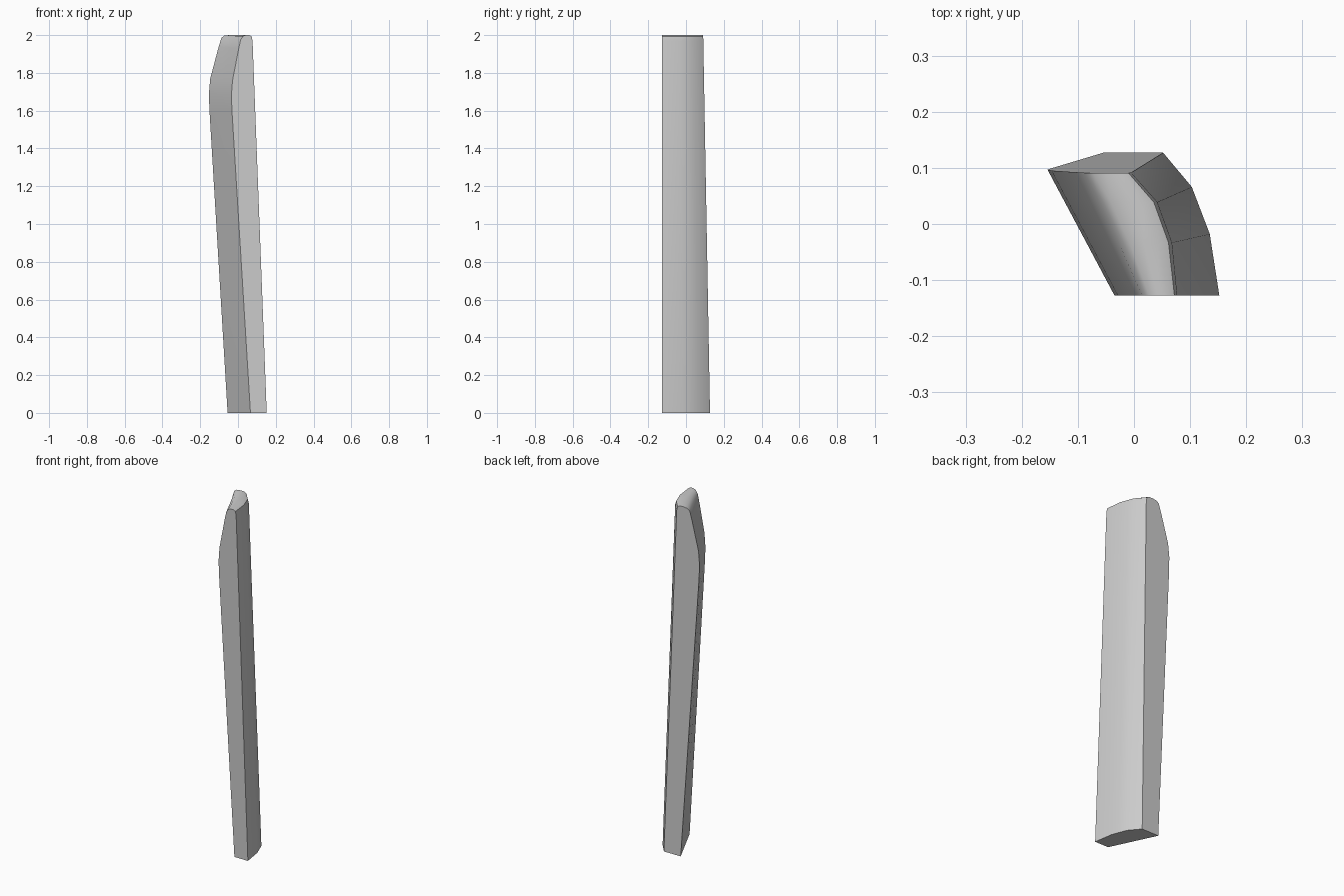
import bpy, bmesh, math

cube = bpy.data.objects.get("Cube")
if cube:
    bpy.data.objects.remove(cube, do_unlink=True)

grey = bpy.data.materials.new("plain_grey")
grey.use_nodes = True
colour = (0.6, 0.6, 0.6, 1)
grey.diffuse_color = colour
grey.node_tree.nodes["Principled BSDF"].inputs["Base Color"].default_value = colour

# Outlines: up the straight side, over the rounded tip, down the bowed side.
# Each row: front x, front z, back x, back z, share of the outward bow
outline = [
    (0.066, 0, -0.055, 0, 0),
    (-0.032, 1.60, -0.151, 1.60, 0),
    (-0.035, 1.68, -0.154, 1.69, 0),
    (-0.029, 1.76, -0.147, 1.77, 0),
    (0.004, 1.93, -0.103, 1.936, 0),
    (0.014, 1.975, -0.088, 1.985, 0.1),
    (0.027, 1.995, -0.073, 1.997, 0.3),
    (0.042, 2.0, -0.048, 2.0, 0.5),
    (0.060, 2.0, -0.025, 2.0, 0.8),
    (0.072, 1.993, -0.010, 1.992, 0.95),
    (0.077, 1.97, -0.005, 1.97, 1),
    (0.152, 0, 0.052, 0, 1),
]
# Depth fraction and outward bow of each cross-section
stations = [(0, 0), (0.43, 0.026), (0.76, 0.027), (1, 0)]
FRONT_Y, BACK_Y, BACK_LEAN = -0.127, 0.127, 0.018


def mix(a, b, t):
    return a + (b - a) * t


# Loft the slat from its front face to its back face
bm = bmesh.new()
rings = []
for t, bow in stations:
    ring = []
    for fx, fz, bx, bz, share in outline:
        z = mix(fz, bz, t)
        y = mix(FRONT_Y, BACK_Y - BACK_LEAN * z, t)
        ring.append(bm.verts.new((mix(fx, bx, t) + bow * share, y, z)))
    rings.append(ring)

count = len(outline)
for near, far in zip(rings, rings[1:]):
    for i in range(count):
        j = (i + 1) % count
        bm.faces.new((near[i], near[j], far[j], far[i]))
bm.faces.new(rings[0])
bm.faces.new(rings[-1])
bmesh.ops.recalc_face_normals(bm, faces=bm.faces)

mesh = bpy.data.meshes.new("curved_slat")
bm.to_mesh(mesh)
bm.free()
mesh.materials.append(grey)
slat = bpy.data.objects.new("curved_slat", mesh)
bpy.context.collection.objects.link(slat)

# Smooth the bowed side and tip, keep the corners crisp
bpy.ops.object.select_all(action="DESELECT")
slat.select_set(True)
bpy.context.view_layer.objects.active = slat
bpy.ops.object.shade_smooth_by_angle(angle=math.radians(40))
